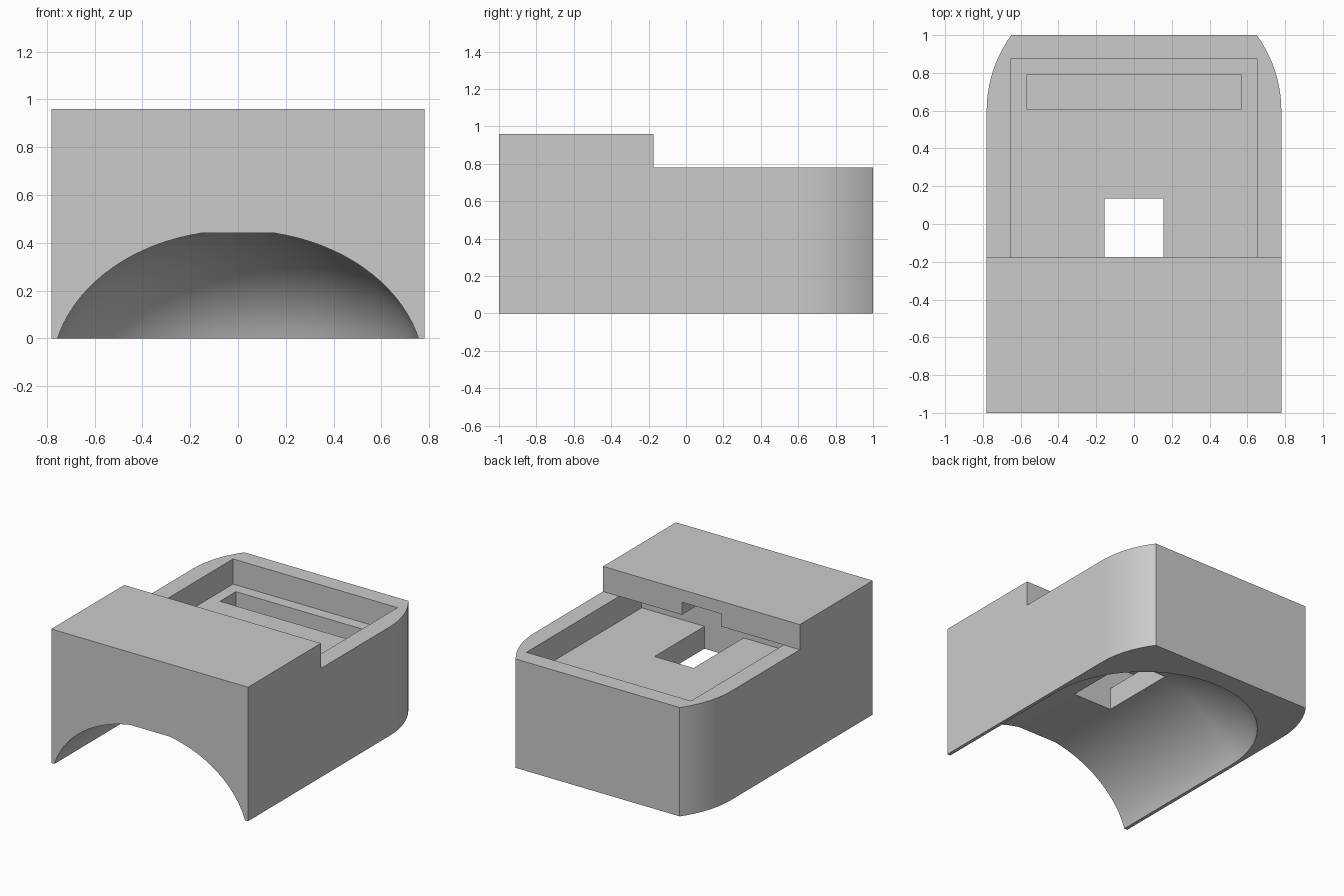
import bpy
import bmesh
from math import sin, cos, pi, radians, asin, sqrt

cube = bpy.data.objects.get("Cube")
if cube:
    bpy.data.objects.remove(cube, do_unlink=True)

grey = bpy.data.materials.new("light_grey")
grey.use_nodes = True
colour = (0.6, 0.6, 0.6, 1)
grey.diffuse_color = colour
grey.node_tree.nodes["Principled BSDF"].inputs["Base Color"].default_value = colour


def loft(name, rings):
    """Closed solid through matching rings of points, capped at both ends."""
    bm = bmesh.new()
    rows = [[bm.verts.new(p) for p in ring] for ring in rings]
    n = len(rows[0])
    for a, b in zip(rows, rows[1:]):
        for i in range(n):
            j = (i + 1) % n
            bm.faces.new((a[i], a[j], b[j], b[i]))
    bm.faces.new(rows[0])
    bm.faces.new(rows[-1])
    bmesh.ops.recalc_face_normals(bm, faces=bm.faces)
    mesh = bpy.data.meshes.new(name)
    bm.to_mesh(mesh)
    bm.free()
    mesh.materials.append(grey)
    obj = bpy.data.objects.new(name, mesh)
    bpy.context.collection.objects.link(obj)
    return obj


def box(name, half_x, y0, y1, z0, z1):
    ring = [(-half_x, y0), (half_x, y0), (half_x, y1), (-half_x, y1)]
    return loft(name, [[(x, y, z) for x, y in ring] for z in (z0, z1)])


def cut(target, cutter):
    cutter.hide_render = True
    mod = target.modifiers.new(cutter.name, "BOOLEAN")
    mod.operation = "DIFFERENCE"
    mod.solver = "EXACT"
    mod.object = cutter
    bpy.context.view_layer.objects.active = target
    bpy.ops.object.modifier_apply(modifier=mod.name)
    bpy.data.objects.remove(cutter, do_unlink=True)


HALF, TOP, DECK, STEP_Y = 0.78, 0.96, 0.78, -0.175

# Body: straight sides, then a gentle arc into the flat back
radius, start_y, steps = 0.68, 0.6, 10
sweep = asin((1 - start_y) / radius)
side = [(HALF, -1)]
for i in range(steps + 1):
    a = sweep * i / steps
    side.append((HALF - radius + radius * cos(a), start_y + radius * sin(a)))
outline = side + [(-x, y) for x, y in reversed(side)]
body = loft("housing", [[(x, y, z) for x, y in outline] for z in (0, TOP)])

# Lowered rear deck
cut(body, box("deck_cutter", 1, STEP_Y, 1.1, DECK, 1.1))

# Underside tunnel: elliptical arch that ends in a rounded dome
FLOOR, PORT = 0.6, 0.155
base_z, arch_w, arch_h, end_y = -0.15, 0.78, 0.602, 0.1
a0 = asin(0.1 / arch_h)
a1 = asin(0.59 / arch_h)
rings = []
for k in range(19):
    a = a0 + (a1 - a0) * k / 18
    r, z = arch_w * cos(a), base_z + arch_h * sin(a)
    ring = [(r, -1.1, z)]
    ring += [(r * cos(pi * i / 36), end_y + r * sin(pi * i / 36), z) for i in range(37)]
    ring.append((-r, -1.1, z))
    rings.append(ring)
cut(body, loft("tunnel_cutter", rings))

# Tray recess running under the raised front, its slot and the central port
POCKET_Y = -0.43
cut(body, box("tray_cutter", 0.652, POCKET_Y, 0.875, FLOOR, DECK))
cut(body, box("tray_opening_cutter", 0.652, STEP_Y, 0.875, FLOOR + 0.05, DECK + 0.1))
cut(body, box("slot_cutter", 0.57, 0.61, 0.79, 0.46, FLOOR + 0.05))
cut(body, box("port_cutter", PORT, POCKET_Y, 0.135, 0.3, 0.87))

# Smooth the curves, keep the edges sharp
bpy.ops.object.select_all(action="DESELECT")
body.select_set(True)
bpy.context.view_layer.objects.active = body
bpy.ops.object.shade_smooth_by_angle(angle=radians(8))
